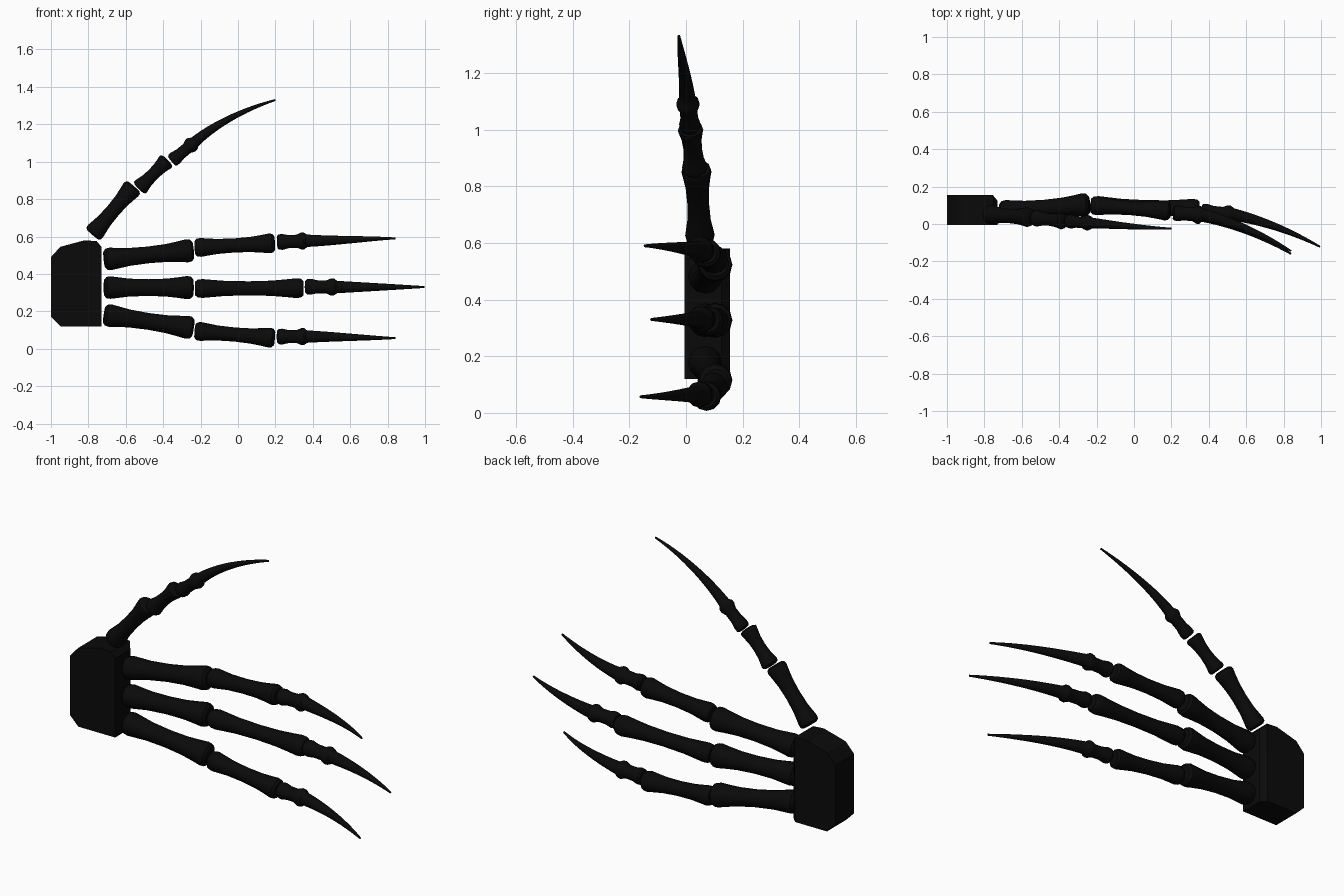
import bpy, bmesh, math
from mathutils import Vector
from mathutils.geometry import interpolate_bezier

if "Cube" in bpy.data.objects:
    bpy.data.objects.remove(bpy.data.objects["Cube"])

black = bpy.data.materials.new("bone black")
black.diffuse_color = (0.003, 0.003, 0.003, 1)
black.use_nodes = True
black.node_tree.nodes["Principled BSDF"].inputs["Base Color"].default_value = black.diffuse_color


def finish(name, bm, angle):
    bmesh.ops.recalc_face_normals(bm, faces=bm.faces)
    me = bpy.data.meshes.new(name)
    bm.to_mesh(me)
    bm.free()
    me.materials.append(black)
    ob = bpy.data.objects.new(name, me)
    bpy.context.collection.objects.link(ob)
    bpy.ops.object.select_all(action='DESELECT')
    ob.select_set(True)
    bpy.context.view_layer.objects.active = ob
    bpy.ops.object.shade_smooth_by_angle(angle=math.radians(angle))
    return ob


def loft(name, points, radii, sides=12):
    """Round tube along points, with a radius for each point."""
    bm = bmesh.new()
    rings = []
    for i, (p, r) in enumerate(zip(points, radii)):
        t = (points[min(i + 1, len(points) - 1)] - points[max(i - 1, 0)]).normalized()
        u = Vector((0, 1, 0))
        u = (u - t * u.dot(t)).normalized()
        v = t.cross(u)
        rings.append([bm.verts.new(p + r * (u * math.cos(a) + v * math.sin(a)))
                      for a in (2 * math.pi * k / sides for k in range(sides))])
    for a, b in zip(rings, rings[1:]):
        for k in range(sides):
            n = (k + 1) % sides
            bm.faces.new((a[k], a[n], b[n], b[k]))
    bm.faces.new(rings[0])
    bm.faces.new(rings[-1])
    return finish(name, bm, 40)


# Position along a bone, and radius relative to its knobbed ends
BONE = [(0, .72), (.025, .95), (.07, 1), (.14, .93), (.28, .79), (.5, .73),
        (.7, .78), (.84, .9), (.93, 1), (.975, .95), (1, .72)]
KNUCKLE = [(0, .7), (.05, .88), (.18, .92), (.4, .76), (.7, .76), (.86, 1), (.96, .98), (1.06, .72)]


def bone(name, start, end, r0, r1):
    a, b = Vector(start), Vector(end)
    loft(name, [a.lerp(b, t) for t, _ in BONE],
         [f * (r0 + (r1 - r0) * t) for t, f in BONE])


def claw(name, start, knuckle, h1, h2, tip, r):
    a, b = Vector(start), Vector(knuckle)
    pts = [a.lerp(b, t) for t, _ in KNUCKLE]
    rad = [f * r for _, f in KNUCKLE]
    curve = interpolate_bezier(pts[-1], Vector(h1), Vector(h2), Vector(tip), 14)[1:]
    pts += curve
    n = len(curve)
    rad += [r * .72 + (.005 - r * .72) * ((i + 1) / n) for i in range(n)]
    loft(name, pts, rad)


# Palm block: extruded outline with a bevelled back edge on the finger side
outline = [(-1, .17), (-.95, .12), (-.73, .12), (-.73, .545), (-.755, .575),
           (-.82, .58), (-.95, .545), (-1, .49)]
bm = bmesh.new()
front = [bm.verts.new((x, -.005, z)) for x, z in outline]
back = [bm.verts.new((x, .155, z)) for x, z in outline]
bm.faces.new(front)
bm.faces.new(back)
for k in range(len(outline)):
    n = (k + 1) % len(outline)
    bm.faces.new((front[k], front[n], back[n], back[k]))
bm.edges.ensure_lookup_table()
edge = [e for e in bm.edges if all(v.co.x > -.74 and v.co.y > .1 for v in e.verts)]
bmesh.ops.bevel(bm, geom=edge, offset=.03, segments=1, affect='EDGES')
finish("palm", bm, 20)

# Fingers: heights of the joints, end of second bone, claw knuckle and tip
fingers = {
    "upper": dict(z=(.477, .527, .54, .565, .57, .577, .59), x=(.195, .21, .36, .84),
                  y=(.07, .06, .05, -.145)),
    "middle": dict(z=(.327, .327, .322, .324, .332, .33, .33), x=(.35, .36, .52, .995),
                   y=(.08, .068, .052, -.122)),
    "lower": dict(z=(.182, .11, .095, .057, .065, .065, .057), x=(.195, .21, .36, .84),
                  y=(.07, .06, .045, -.16)),
}
for label, f in fingers.items():
    z, x, y = f["z"], f["x"], f["y"]
    bone(label + "_finger_base_bone", (-.715, .065, z[0]), (-.24, .105, z[1]), .06, .062)
    bone(label + "_finger_mid_bone", (-.23, .1, z[2]), (x[0], y[0], z[3]), .05, .053)
    L = x[3] - x[2]
    dy = y[3] - y[2]
    claw(label + "_finger_claw", (x[1], y[1], z[4]), (x[2], y[2], z[5]),
         (x[2] + L * .36, y[2] + dy * .2, z[5]),
         (x[2] + L * .7, y[2] + dy * .56, z[6]), (x[3], y[3], z[6]), .046)

# Thumb
bone("thumb_base_bone", (-.778, .05, .61), (-.557, .036, .868), .052, .053)
bone("thumb_mid_bone", (-.53, .032, .857), (-.378, .015, 1.008), .045, .045)
claw("thumb_claw", (-.355, .015, 1.003), (-.238, .006, 1.1),
     (-.13, -.002, 1.195), (.03, -.02, 1.28), (.2, -.025, 1.33), .041)
